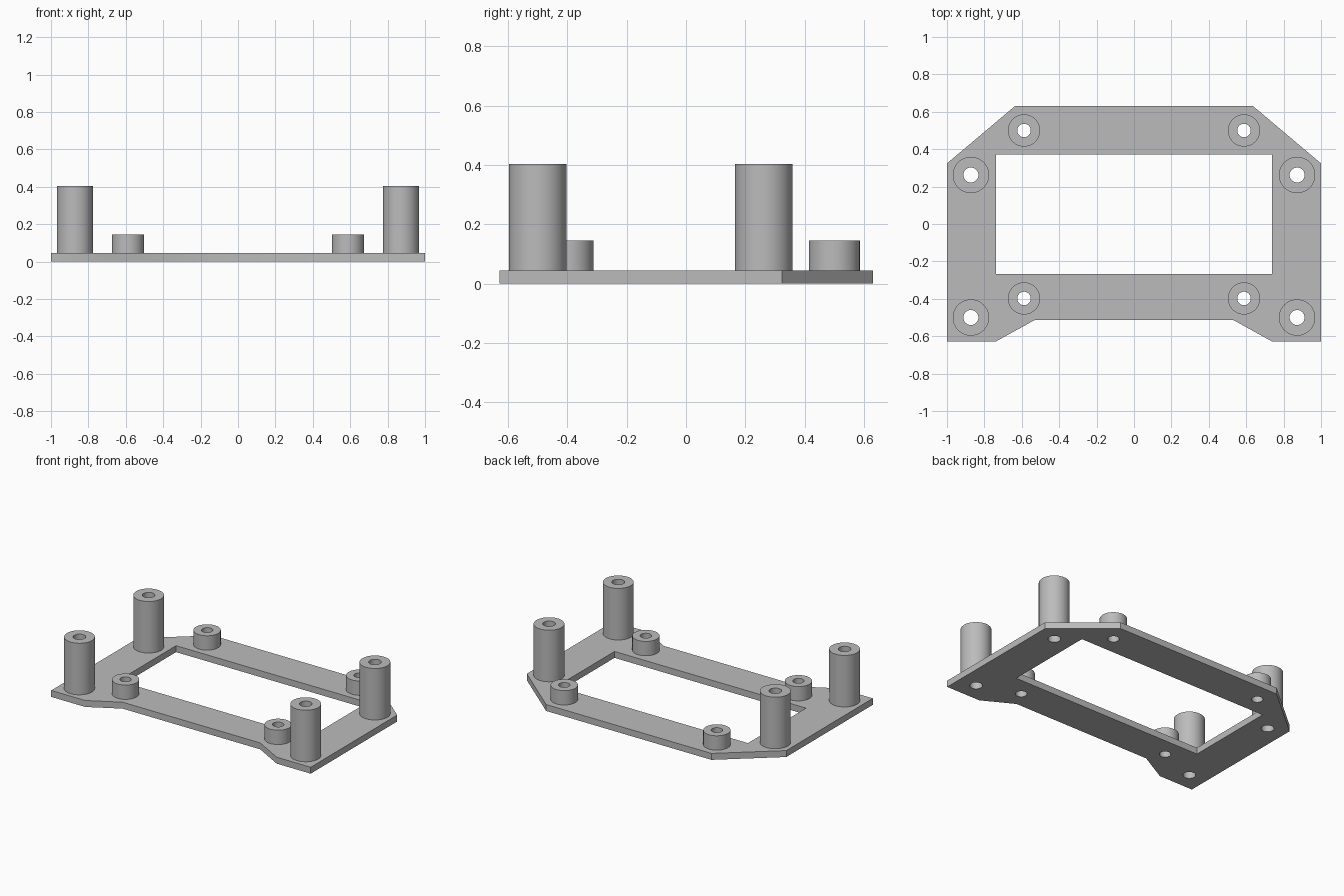
import bpy
import bmesh
from math import cos, sin, tau, radians

cube = bpy.data.objects.get("Cube")
if cube:
    bpy.data.objects.remove(cube, do_unlink=True)

GREY = (0.5, 0.5, 0.5, 1)
grey = bpy.data.materials.new("grey plastic")
grey.use_nodes = True
grey.diffuse_color = GREY
grey.node_tree.nodes["Principled BSDF"].inputs["Base Color"].default_value = GREY

PLATE = 0.045
SIDES = 64
# name, x, y, outer radius, bore radius, top height
POSTS = [
    ("tall_post_back", 0.872, 0.262, 0.097, 0.04, 0.404),
    ("tall_post_front", 0.872, -0.5, 0.097, 0.04, 0.404),
    ("short_post_back", 0.588, 0.5, 0.086, 0.036, 0.145),
    ("short_post_front", 0.588, -0.398, 0.086, 0.036, 0.145),
]


def circle(x, y, r):
    return [(x + r * cos(tau * i / SIDES), y + r * sin(tau * i / SIDES))
            for i in range(SIDES)]


def mirrored(half):
    return half + [(-x, y) for x, y in reversed(half)]


def extruded(name, loops, z0, z1):
    """Fill an outline with holes and extrude it upward."""
    bm = bmesh.new()
    for loop in loops:
        vs = [bm.verts.new((x, y, z0)) for x, y in loop]
        for a, b in zip(vs, vs[1:] + vs[:1]):
            bm.edges.new((a, b))
    bmesh.ops.triangle_fill(bm, edges=bm.edges[:], use_beauty=True, normal=(0, 0, 1))
    ext = bmesh.ops.extrude_face_region(bm, geom=bm.faces[:], use_keep_orig=True)
    top = [v for v in ext["geom"] if isinstance(v, bmesh.types.BMVert)]
    bmesh.ops.translate(bm, verts=top, vec=(0, 0, z1 - z0))
    bmesh.ops.recalc_face_normals(bm, faces=bm.faces[:])
    mesh = bpy.data.meshes.new(name)
    bm.to_mesh(mesh)
    bm.free()
    mesh.materials.append(grey)
    ob = bpy.data.objects.new(name, mesh)
    bpy.context.collection.objects.link(ob)
    bpy.ops.object.select_all(action="DESELECT")
    ob.select_set(True)
    bpy.context.view_layer.objects.active = ob
    bpy.ops.object.shade_smooth_by_angle(angle=radians(30))


# Base plate with window and through holes
outline = mirrored([(0.53, -0.513), (0.738, -0.628), (1, -0.628),
                    (1, 0.324), (0.637, 0.63)])
window = mirrored([(0.738, -0.267), (0.738, 0.372)])
holes = [circle(s * x, y, bore) for _, x, y, _, bore, _ in POSTS for s in (1, -1)]
extruded("base_plate", [outline, window] + holes, 0, PLATE)

# Hollow mounting posts on both sides
for name, x, y, radius, bore, top in POSTS:
    for side, s in (("left", 1), ("right", -1)):
        extruded(f"{name}_{side}", [circle(s * x, y, radius), circle(s * x, y, bore)],
                 PLATE, top)
